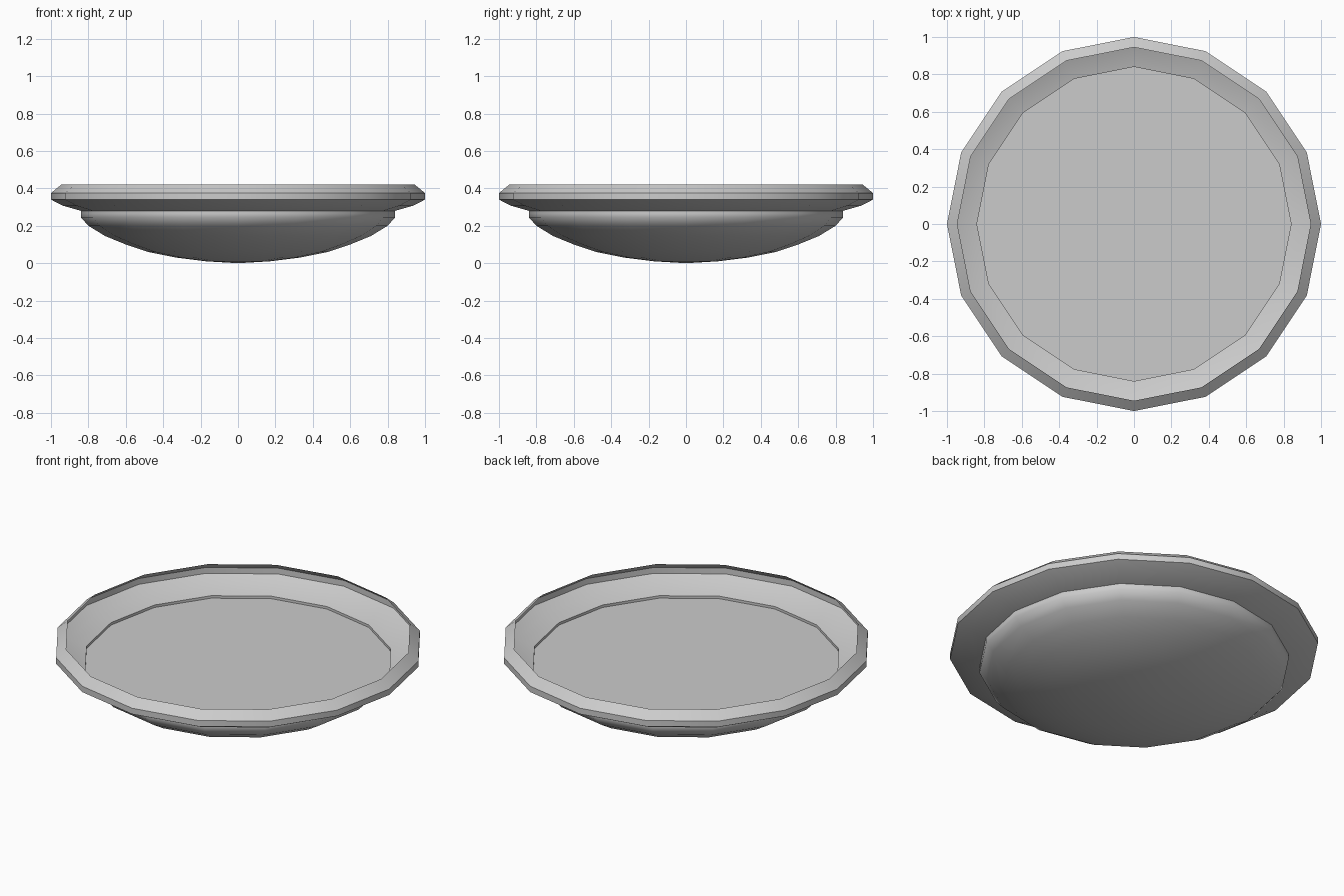
import bpy, bmesh, math

if "Cube" in bpy.data.objects:
    bpy.data.objects.remove(bpy.data.objects["Cube"])

SIDES = 16


def lathe(name, profile):
    """Revolve a (radius, z) profile around z as an open shell; radius 0 is a pole."""
    bm = bmesh.new()
    rings = []
    for r, z in profile:
        if r == 0:
            rings.append([bm.verts.new((0, 0, z))] * SIDES)
        else:
            rings.append([bm.verts.new((r * math.cos(2 * math.pi * i / SIDES),
                                        r * math.sin(2 * math.pi * i / SIDES), z))
                          for i in range(SIDES)])
    for low, high in zip(rings, rings[1:]):
        for i in range(SIDES):
            j = (i + 1) % SIDES
            corners = dict.fromkeys((low[i], low[j], high[j], high[i]))
            bm.faces.new(list(corners))
    bmesh.ops.recalc_face_normals(bm, faces=bm.faces)
    mesh = bpy.data.meshes.new(name)
    bm.to_mesh(mesh)
    bm.free()
    obj = bpy.data.objects.new(name, mesh)
    bpy.context.collection.objects.link(obj)
    bpy.context.view_layer.objects.active = obj
    obj.select_set(True)
    bpy.ops.object.shade_smooth_by_angle(angle=math.radians(45))
    obj.select_set(False)
    return obj


# Rounded bowl closed by a flat floor just below the step
bowl = [(0, 0), (0.17, 0.01), (0.33, 0.03), (0.48, 0.06), (0.60, 0.10),
        (0.71, 0.145), (0.80, 0.20), (0.84, 0.245), (0.84, 0.265), (0, 0.265)]
# Flared rim: short collar, sloping flange, and a lip folded back inward
rim = [(0.84, 0.265), (0.84, 0.28), (0.935, 0.307),
       (1.0, 0.34), (1.0, 0.375), (0.945, 0.42)]

lathe("bowl", bowl)
lathe("rim", rim)
